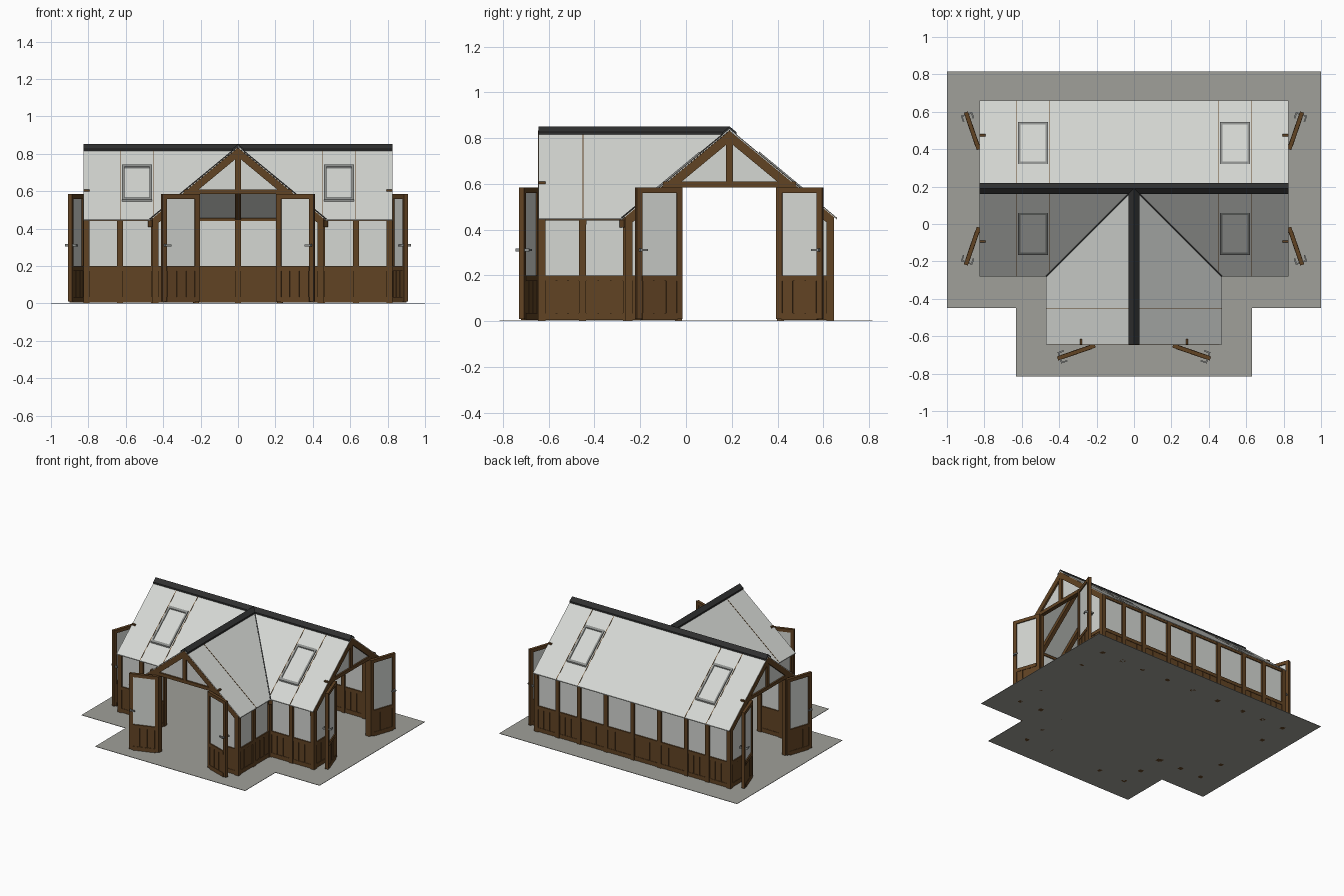
import bpy, bmesh, math
from mathutils import Matrix, Vector

if "Cube" in bpy.data.objects:
    bpy.data.objects.remove(bpy.data.objects["Cube"], do_unlink=True)


def material(name, rgb):
    m = bpy.data.materials.new(name)
    m.use_nodes = True
    m.diffuse_color = (*rgb, 1)
    m.node_tree.nodes["Principled BSDF"].inputs["Base Color"].default_value = (*rgb, 1)
    return m


WOOD = material("brown wood", (0.12, 0.056, 0.017))
GLASS = material("pale glass", (0.66, 0.68, 0.65))
DARK = material("dark ridge metal", (0.028, 0.029, 0.029))
METAL = material("grey metal", (0.27, 0.28, 0.27))
STONE = material("grey paving", (0.35, 0.35, 0.32))

parts = {}  # part name -> (bmesh, material)


def solid(part, mat, lower, upper, M=Matrix()):
    """Closed solid between two matching outlines."""
    bm = parts.setdefault(part, (bmesh.new(), mat))[0]
    a = [bm.verts.new(M @ Vector(p)) for p in lower]
    b = [bm.verts.new(M @ Vector(p)) for p in upper]
    faces = [bm.faces.new(a), bm.faces.new(b)]
    for i in range(len(a)):
        j = (i + 1) % len(a)
        faces.append(bm.faces.new((a[i], a[j], b[j], b[i])))
    bmesh.ops.recalc_face_normals(bm, faces=faces)


def prism(part, mat, pts, d, M=Matrix()):
    """Outline in x/z, extruded d to each side in y."""
    solid(part, mat, [(x, -d, z) for x, z in pts], [(x, d, z) for x, z in pts], M)


def box(part, mat, x0, x1, z0, z1, d, M=Matrix()):
    prism(part, mat, [(x0, z0), (x1, z0), (x1, z1), (x0, z1)], d, M)


def slab(part, mat, pts, height, lo, hi):
    """Plan outline laid on a roof slope."""
    solid(part, mat, [(x, y, height(x, y) + lo) for x, y in pts],
          [(x, y, height(x, y) + hi) for x, y in pts])


def rect(x0, x1, y0, y1):
    return [(x0, y0), (x1, y0), (x1, y1), (x0, y1)]


# ---- main dimensions
RIDGE_Y, HALF, EAVE, PITCH = 0.19, 0.47, 0.45, 0.83
END, FRONT = 0.825, -0.645
SILL, DOOR_TOP = 0.2, 0.585


def main_z(x, y):
    return EAVE + (HALF - abs(y - RIDGE_Y)) * PITCH


def wing_z(x, y):
    return EAVE + (HALF - abs(x)) * PITCH


def valley_z(x, y):
    return (main_z(x, y) + wing_z(x, y)) / 2


def boarded_panel(part, x0, x1, M):
    """Timber lower panel: backing, rails and three raised boards."""
    box(part, WOOD, x0, x1, 0.01, SILL, 0.005, M)
    box(part, WOOD, x0, x1, 0.005, 0.035, 0.012, M)
    box(part, WOOD, x0, x1, 0.175, SILL, 0.012, M)
    w = (x1 - x0) / 3
    for i in range(3):
        box(part, WOOD, x0 + i * w + 0.004, x0 + (i + 1) * w - 0.004, 0.035, 0.175, 0.009, M)


def wall(name, p, q, stops):
    """Glazed wall from p to q, with posts at the given fractions."""
    d = Vector(q) - Vector(p)
    length = d.length
    M = Matrix.Translation((*p, 0)) @ Matrix.Rotation(math.atan2(d.y, d.x), 4, 'Z')
    s = [f * length for f in stops]
    for x in s:
        box(name + "_posts", WOOD, x - 0.016, x + 0.016, 0, 0.455, 0.016, M)
    box(name + "_top_rail", WOOD, 0, length, 0.44, 0.458, 0.01, M)
    for a, b in zip(s, s[1:]):
        boarded_panel(name + "_panels", a + 0.014, b - 0.014, M)
        box(name + "_glass", GLASS, a + 0.014, b - 0.014, SILL, 0.445, 0.003, M)


def door(name, M):
    """Door leaf running along +x from its hinge."""
    w = 0.212
    for a, b in ((0, 0.027), (w - 0.027, w)):
        box(name + "_frame", WOOD, a, b, 0.01, DOOR_TOP, 0.011, M)
    box(name + "_frame", WOOD, 0.02, w - 0.02, 0.56, DOOR_TOP, 0.0108, M)
    boarded_panel(name + "_panel", 0.025, w - 0.025, M)
    box(name + "_glass", GLASS, 0.025, w - 0.025, SILL, 0.562, 0.003, M)
    box(name + "_handle", METAL, w - 0.018, w - 0.01, 0.305, 0.317, 0.03, M)
    for y in (-0.028, 0.028):
        box(name + "_handle", METAL, w - 0.045, w - 0.01, 0.306, 0.316, 0.004,
            M @ Matrix.Translation((0, y, 0)))


def gable(name, x, y, turn):
    """Gable end with truss, side lights and a pair of open doors."""
    M = Matrix.Translation((x, y, 0)) @ Matrix.Rotation(turn, 4, 'Z')
    box(name + "_truss", WOOD, -0.29, 0.29, DOOR_TOP, 0.61, 0.015, M)
    box(name + "_truss", WOOD, -0.016, 0.016, 0.6, 0.81, 0.0145, M)
    prism(name + "_glass", GLASS, [(-0.26, 0.605), (0.26, 0.605), (0, 0.81)], 0.003, M)
    for s in (-1, 1):
        prism(name + "_truss", WOOD,
              [(0, 0.833), (s * 0.457, 0.455), (s * 0.457, 0.405), (0, 0.783)], 0.016, M)
        box(name + "_posts", WOOD, *sorted((s * 0.424, s * 0.456)), 0, 0.43, 0.015, M)
        box(name + "_posts", WOOD, *sorted((s * 0.208, s * 0.238)), 0, 0.61, 0.015, M)
        boarded_panel(name + "_panels", *sorted((s * 0.235, s * 0.426)), M)
        prism(name + "_glass", GLASS, [(s * 0.235, SILL), (s * 0.43, SILL),
                                       (s * 0.43, 0.44), (s * 0.235, 0.605)], 0.003, M)
        swing = math.radians(-19 if s > 0 else 199)
        side = "left" if s > 0 else "right"
        door(f"{name}_{side}_door", M @ Matrix.Translation((s * 0.208, -0.02, 0))
             @ Matrix.Rotation(swing, 4, 'Z'))


# ---- paving
T = [(-1, -0.45), (-0.63, -0.45), (-0.63, -0.815), (0.63, -0.815), (0.63, -0.45),
     (1, -0.45), (1, 0.815), (-1, 0.815)]
slab("paving", STONE, T, lambda x, y: 0, 0, 0.003)

# ---- gable ends and walls
gable("front_gable", 0, -0.63, 0)
gable("left_gable", 0.81, RIDGE_Y, math.pi / 2)
gable("right_gable", -0.81, RIDGE_Y, -math.pi / 2)
bars = [-0.81, -0.63, -0.45, -0.225, 0, 0.225, 0.45, 0.63, 0.81]
wall("back_wall", (-0.81, 0.63), (0.81, 0.63), [(b + 0.81) / 1.62 for b in bars])
for s, side in ((1, "left"), (-1, "right")):
    wall(side + "_front_wall", (s * 0.45, -0.25), (s * 0.81, -0.25), (0, 0.5, 1))
    wall(side + "_wing_wall", (s * 0.44, -0.63), (s * 0.44, -0.26), (0, 0.48, 1))

# ---- roof glass
back, front = RIDGE_Y + HALF, RIDGE_Y - HALF
slab("back_roof", GLASS, rect(-END, END, RIDGE_Y, back), main_z, -0.006, 0)
for s, side in ((1, "left"), (-1, "right")):
    slab(side + "_front_roof", GLASS, [(s * END, front), (s * HALF, front), (0, RIDGE_Y),
                                       (s * END, RIDGE_Y)], main_z, -0.006, 0)
    slab(side + "_wing_roof", GLASS, [(s * HALF, FRONT), (s * HALF, front), (0, RIDGE_Y),
                                      (0, FRONT)], wing_z, -0.006, 0)
    # valley flashing and valley rafter
    for part, mat, w, lo, hi in (("valley_flashing", DARK, 0.003, -0.004, 0.005),
                                 ("valley_rafters", WOOD, 0.01, -0.04, -0.007)):
        slab(part, mat, [(s * (HALF - w), front - w), (s * (HALF + w), front + w),
                         (s * w, RIDGE_Y + w), (-s * w, RIDGE_Y - w)], valley_z, lo, hi)
    # wing rafter, glazing bar and ridge cap
    slab("wing_rafters", WOOD, rect(*sorted((0, s * 0.455)), -0.465, -0.435), wing_z, -0.04, -0.007)
    slab("glazing_bars", WOOD, rect(*sorted((0, s * HALF)), -0.452, -0.448), wing_z, -0.003, 0.002)
    slab("wing_ridge_cap", DARK, rect(*sorted((0, s * 0.03)), FRONT, RIDGE_Y), wing_z, -0.004, 0.012)

# ---- main ridge cap, rafters and glazing bars
for y in (-1, 1):
    ys = sorted((RIDGE_Y, RIDGE_Y + y * 0.03))
    slab("main_ridge_cap", DARK, rect(-END, END, *ys), main_z, -0.004, 0.012)
    for b in bars[1:-1]:
        if y < 0 and abs(b) < 0.4:
            continue
        ys = sorted((RIDGE_Y, RIDGE_Y + y * 0.445))
        slab("main_rafters", WOOD, rect(b - 0.015, b + 0.015, *ys), main_z, -0.04, -0.007)
        if abs(b) > 0.4:
            ys = sorted((RIDGE_Y, RIDGE_Y + y * HALF))
            slab("glazing_bars", WOOD, rect(b - 0.002, b + 0.002, *ys), main_z, -0.003, 0.002)

    # roof windows
    for s in (-1, 1):
        x0, x1 = sorted((s * 0.46, s * 0.62))
        y0, y1 = sorted((RIDGE_Y + y * 0.13, RIDGE_Y + y * 0.355))
        t = 0.013
        for r in ((x0, x1, y0, y0 + t), (x0, x1, y1 - t, y1),
                  (x0, x0 + t, y0 + t, y1 - t), (x1 - t, x1, y0 + t, y1 - t)):
            slab("roof_window_frames", METAL, rect(*r), main_z, -0.003, 0.01)
        slab("roof_window_glass", GLASS, rect(x0 + t, x1 - t, y0 + t, y1 - t), main_z, -0.003, 0.003)

# ---- turn collected parts into objects
for name, (bm, mat) in parts.items():
    mesh = bpy.data.meshes.new(name)
    bm.to_mesh(mesh)
    bm.free()
    mesh.materials.append(mat)
    bpy.context.collection.objects.link(bpy.data.objects.new(name, mesh))
